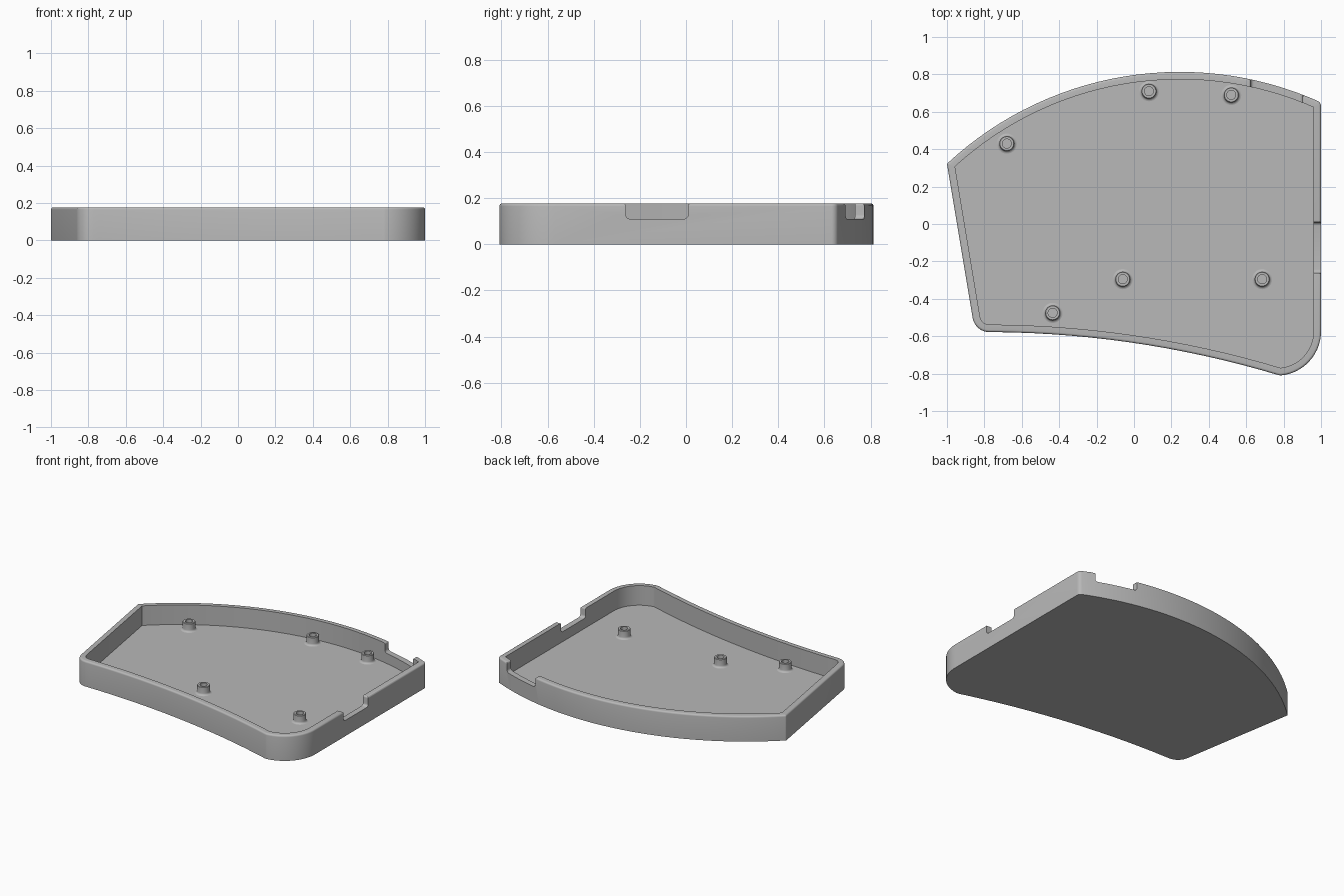
import bpy, bmesh, math
from mathutils import Vector

HEIGHT, FLOOR, WALL, ROUND = 0.177, 0.04, 0.04, 0.012

cube = bpy.data.objects.get("Cube")
if cube:
    bpy.data.objects.remove(cube, do_unlink=True)

grey = bpy.data.materials.new("plain_grey")
grey.use_nodes = True
grey.diffuse_color = (0.48, 0.48, 0.48, 1)
grey.node_tree.nodes["Principled BSDF"].inputs["Base Color"].default_value = (0.48, 0.48, 0.48, 1)


def make_object(name, bm):
    bmesh.ops.recalc_face_normals(bm, faces=bm.faces)
    mesh = bpy.data.meshes.new(name)
    bm.to_mesh(mesh)
    bm.free()
    mesh.materials.append(grey)
    obj = bpy.data.objects.new(name, mesh)
    bpy.context.collection.objects.link(obj)
    return obj


def activate(obj):
    bpy.ops.object.select_all(action='DESELECT')
    obj.select_set(True)
    bpy.context.view_layer.objects.active = obj


def arc(a, m, b, n):
    """Points on the circle through a, m and b, running from a to b."""
    a, m, b = Vector(a), Vector(m), Vector(b)
    d = 2 * (a.x * (m.y - b.y) + m.x * (b.y - a.y) + b.x * (a.y - m.y))
    s, t, u = a.dot(a), m.dot(m), b.dot(b)
    c = Vector(((s * (m.y - b.y) + t * (b.y - a.y) + u * (a.y - m.y)) / d,
                (s * (b.x - m.x) + t * (a.x - b.x) + u * (m.x - a.x)) / d))
    r = (a - c).length
    start = math.atan2(a.y - c.y, a.x - c.x)
    sweep = math.atan2(b.y - c.y, b.x - c.x) - start
    sweep = (sweep + math.pi) % (2 * math.pi) - math.pi
    return [c + r * Vector((math.cos(start + sweep * i / n), math.sin(start + sweep * i / n)))
            for i in range(n + 1)]


# Plan outline, counter-clockwise, with a fillet radius for each sharp corner
front = arc((-0.85, -0.578), (0.0, -0.636), (0.78, -0.81), 16)
big_corner = arc((0.78, -0.81), (0.93, -0.742), (1.0, -0.57), 14)
back = arc((1.0, 0.65), (0.22, 0.813), (-1.0, 0.322), 30)
base = front + big_corner[1:] + back
corners = {0: 0.09, len(front) - 1: 0.05,
           len(base) - len(back): 0.03, len(base) - 1: 0.012}


def outline(inset):
    """Plan outline moved inwards, with rounded corners."""
    n, moved, result = len(base), [], []
    for i, p in enumerate(base):
        d0 = (p - base[i - 1]).normalized()
        d1 = (base[(i + 1) % n] - p).normalized()
        n0, n1 = Vector((-d0.y, d0.x)), Vector((-d1.y, d1.x))
        moved.append(p + (n0 + n1) * inset / (1 + n0.dot(n1)))
    for i, p in enumerate(moved):
        if i not in corners:
            result.append(p)
            continue
        r = max(corners[i] - inset, 0.003)
        e0 = (moved[i - 1] - p).normalized()
        e1 = (moved[(i + 1) % n] - p).normalized()
        half = e0.angle(e1) / 2
        a, b = p + e0 * r / math.tan(half), p + e1 * r / math.tan(half)
        mid = p + (e0 + e1).normalized() * (r / math.sin(half) - r)
        result += arc(a, mid, b, 8)
    return result


# Tray: floor, wall and rounded outer rim
bm = bmesh.new()
levels = [(0, 0)]
for k in range(5):
    t = k / 4 * math.pi / 2
    levels.append((ROUND * (1 - math.cos(t)), HEIGHT - ROUND + ROUND * math.sin(t)))
levels += [(WALL, HEIGHT), (WALL, FLOOR)]
rings = [[bm.verts.new((p.x, p.y, z)) for p in outline(d)] for d, z in levels]
for lower, upper in zip(rings, rings[1:]):
    for i in range(len(lower)):
        j = (i + 1) % len(lower)
        bm.faces.new((lower[i], lower[j], upper[j], upper[i]))
bm.faces.new(rings[0][::-1])
bm.faces.new(rings[-1])
tray = make_object("case_tray", bm)


def notch(name, centre, half_width, along_x):
    """Cut a slot in the wall with rounded lower corners and flared lips."""
    low, r, lip = 0.11, 0.018, 0.01
    side = []
    for k in range(6):
        t = k / 5 * math.pi / 2
        side.append((half_width - r + r * math.sin(t), low + r - r * math.cos(t)))
    for k in range(6):
        t = k / 5 * math.pi / 2
        side.append((half_width + lip - lip * math.cos(t), HEIGHT - lip + lip * math.sin(t)))
    side.append((half_width + lip, HEIGHT + 0.05))
    profile = side + [(-u, z) for u, z in reversed(side)]
    cut = bmesh.new()
    ends = []
    for s in (-0.15, 0.15):
        ends.append([cut.verts.new((centre[0] + (s if along_x else u),
                                    centre[1] + (u if along_x else s), z)) for u, z in profile])
    cut.faces.new(ends[0])
    cut.faces.new(ends[1][::-1])
    for i in range(len(profile)):
        j = (i + 1) % len(profile)
        cut.faces.new((ends[0][i], ends[0][j], ends[1][j], ends[1][i]))
    cutter = make_object(name, cut)
    cutter.hide_render = True
    activate(tray)
    mod = tray.modifiers.new(name, 'BOOLEAN')
    mod.operation, mod.solver, mod.object = 'DIFFERENCE', 'EXACT', cutter
    bpy.ops.object.modifier_apply(modifier=name)
    bpy.data.objects.remove(cutter, do_unlink=True)


notch("side_notch", (1.0, -0.126), 0.135, True)
notch("back_notch", (0.762, 0.72), 0.138, False)
activate(tray)
bpy.ops.object.shade_smooth_by_angle(angle=math.radians(30))

# Screw posts: hollow cylinders with a filleted foot
post_profile = [(0.024, FLOOR), (0.024, 0.098), (0.037, 0.098), (0.04, 0.095)]
for k in range(5):
    t = k / 4 * math.pi / 2
    post_profile.append((0.054 - 0.014 * math.cos(t), FLOOR + 0.014 - 0.014 * math.sin(t)))


def screw_post(index, x, y):
    bm = bmesh.new()
    verts = [bm.verts.new((r, 0, z)) for r, z in post_profile]
    edges = [bm.edges.new(pair) for pair in zip(verts, verts[1:])]
    bmesh.ops.spin(bm, geom=verts + edges, cent=(0, 0, 0), axis=(0, 0, 1),
                   angle=2 * math.pi, steps=32)
    bmesh.ops.remove_doubles(bm, verts=bm.verts, dist=0.0001)
    post = make_object(f"screw_post_{index}", bm)
    # The open shell must face away from its own solid ring
    top = max(post.data.polygons, key=lambda f: f.center.z)
    if top.normal.z < 0:
        post.data.flip_normals()
    post.location = (x, y, 0)
    activate(post)
    bpy.ops.object.shade_smooth_by_angle(angle=math.radians(30))


for i, (x, y) in enumerate([(-0.68, 0.43), (0.08, 0.71), (0.52, 0.69),
                            (0.685, -0.295), (-0.06, -0.295), (-0.435, -0.475)]):
    screw_post(i + 1, x, y)
